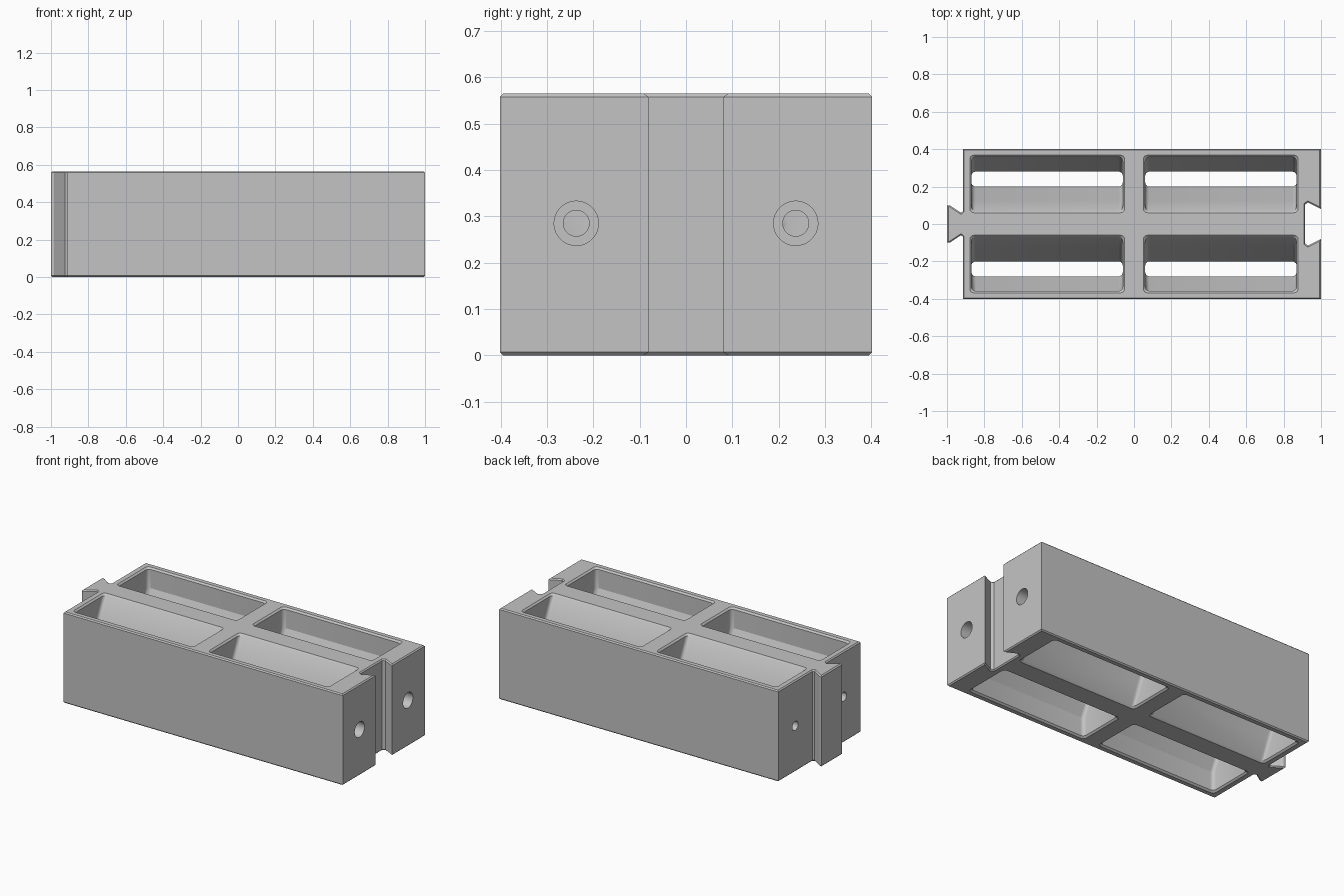
import bpy, bmesh, math
from mathutils import Matrix, Vector

cube = bpy.data.objects.get("Cube")
if cube:
    bpy.data.objects.remove(cube, do_unlink=True)

H = 0.565          # block height
MID = H / 2        # height of the pocket waist

grey = bpy.data.materials.new("plain grey")
grey.use_nodes = True
grey.diffuse_color = (0.55, 0.55, 0.55, 1)
grey.node_tree.nodes["Principled BSDF"].inputs["Base Color"].default_value = (0.55, 0.55, 0.55, 1)


def make_object(name, bm):
    bmesh.ops.recalc_face_normals(bm, faces=bm.faces)
    mesh = bpy.data.meshes.new(name)
    bm.to_mesh(mesh)
    bm.free()
    mesh.materials.append(grey)
    obj = bpy.data.objects.new(name, mesh)
    bpy.context.collection.objects.link(obj)
    return obj


def rounded_rect(x0, x1, y0, y1, z, r=0.022, steps=4):
    """Loop of points round a rectangle with rounded corners."""
    points = []
    corners = [(x1 - r, y1 - r), (x0 + r, y1 - r), (x0 + r, y0 + r), (x1 - r, y0 + r)]
    for i, (cx, cy) in enumerate(corners):
        for s in range(steps + 1):
            a = math.pi / 2 * (i + s / steps)
            points.append(Vector((cx + r * math.cos(a), cy + r * math.sin(a), z)))
    return points


def loft(bm, loops):
    rings = [[bm.verts.new(p) for p in loop] for loop in loops]
    n = len(rings[0])
    for a, b in zip(rings, rings[1:]):
        for i in range(n):
            j = (i + 1) % n
            bm.faces.new((a[i], a[j], b[j], b[i]))
    bm.faces.new(rings[0])
    bm.faces.new(rings[-1])


def cut(target, cutter):
    cutter.hide_render = True
    mod = target.modifiers.new("cut", 'BOOLEAN')
    mod.object = cutter
    mod.operation = 'DIFFERENCE'
    mod.solver = 'EXACT'
    bpy.context.view_layer.objects.active = target
    bpy.ops.object.modifier_apply(modifier=mod.name)
    bpy.data.objects.remove(cutter, do_unlink=True)


# Block outline with a dovetail tongue on one end and a groove on the other
half = [(-1, 0.10), (-0.985, 0.10), (-0.925, 0.06), (-0.915, 0.068), (-0.915, 0.402),
        (1, 0.402), (1, 0.08), (0.93, 0.115), (0.915, 0.105)]
outline = half + [(x, -y) for x, y in reversed(half)]
bm = bmesh.new()
base = bm.faces.new([bm.verts.new((x, y, 0)) for x, y in outline])
top = bmesh.ops.extrude_face_region(bm, geom=[base])["geom"]
bmesh.ops.translate(bm, vec=(0, 0, H), verts=[v for v in top if isinstance(v, bmesh.types.BMVert)])
bmesh.ops.recalc_face_normals(bm, faces=bm.faces)
rims = [e for e in bm.edges if abs(e.verts[0].co.z - e.verts[1].co.z) < 0.001]
bmesh.ops.bevel(bm, geom=rims, offset=0.007, segments=1, affect='EDGES', clamp_overlap=True)
block = make_object("dovetail_block", bm)

# Through pockets: inner web slopes to a waist, outer wall drops then slopes
# (height above waist, inset, web y, outer y)
levels = [(MID + 0.01, -0.02, 0.05, 0.378), (MID - 0.01, 0.0, 0.07, 0.358),
          (0.157, 0.0, 0.125, 0.358), (0.0, 0.0, 0.20, 0.28)]
profile = [(MID + d, i, a, b) for d, i, a, b in levels]
profile += [(MID - d, i, a, b) for d, i, a, b in reversed(levels[:-1])]
bm = bmesh.new()
for sx in (-1, 1):
    for sy in (-1, 1):
        loops = []
        for z, inset, web, outer in profile:
            loop = rounded_rect(0.06 + inset, 0.868 - inset, web, outer, z)
            loops.append([Vector((p.x * sx, p.y * sy, p.z)) for p in loop])
        loft(bm, loops)
cut(block, make_object("pocket_cutters", bm))


# Bolt holes through both end walls, counterbored on the groove end
def hole_cutter(name, x0, x1, radius):
    bm = bmesh.new()
    for y in (-0.237, 0.237):
        place = Matrix.Translation(((x0 + x1) / 2, y, 0.285)) @ Matrix.Rotation(math.pi / 2, 4, 'Y')
        bmesh.ops.create_cone(bm, cap_ends=True, segments=32, radius1=radius, radius2=radius,
                              depth=x1 - x0, matrix=place)
    return make_object(name, bm)


cut(block, hole_cutter("counterbore_cutter", 0.93, 1.05, 0.048))
cut(block, hole_cutter("groove_end_hole_cutter", 0.80, 0.96, 0.028))
cut(block, hole_cutter("tongue_end_hole_cutter", -0.98, -0.80, 0.028))

# Smooth the rounded corners, keep the edges crisp
bpy.ops.object.select_all(action='DESELECT')
block.select_set(True)
bpy.context.view_layer.objects.active = block
bpy.ops.object.shade_smooth_by_angle(angle=math.radians(25))
